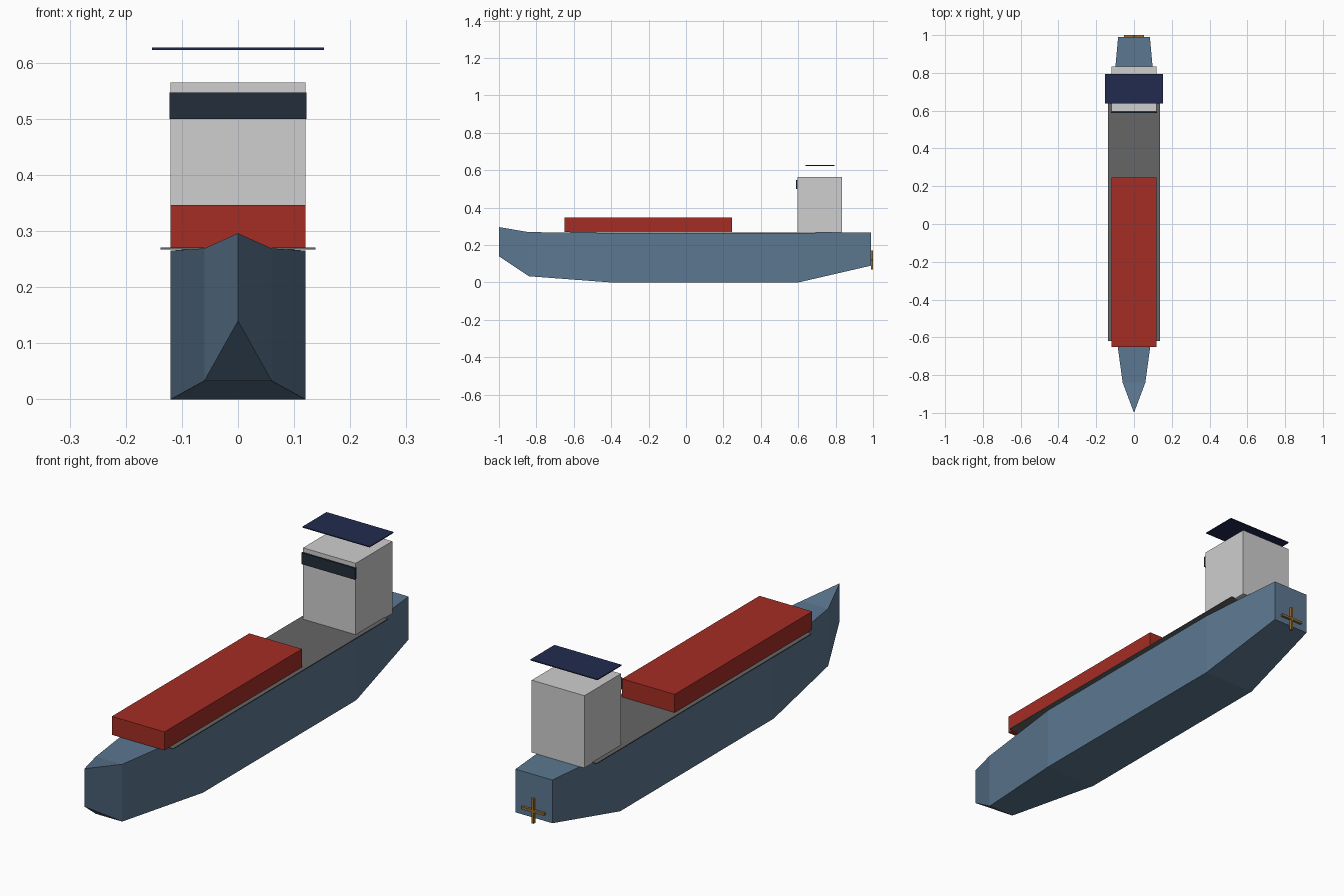
import bpy
import bmesh

cube = bpy.data.objects.get("Cube")
if cube:
    bpy.data.objects.remove(cube, do_unlink=True)


def material(name, rgb):
    mat = bpy.data.materials.new(name)
    mat.use_nodes = True
    mat.diffuse_color = (*rgb, 1)
    mat.node_tree.nodes["Principled BSDF"].inputs["Base Color"].default_value = (*rgb, 1)
    return mat


blue = material("hull blue", (0.107, 0.186, 0.28))
red = material("cargo red", (0.376, 0.026, 0.018))
white = material("tower white", (0.61, 0.62, 0.61))
grey = material("deck grey", (0.133, 0.133, 0.133))
glass = material("dark glass", (0.016, 0.027, 0.043))
navy = material("roof navy", (0.015, 0.024, 0.078))
brass = material("propeller brass", (0.3, 0.16, 0.04))


def add_object(name, bm, mat):
    bmesh.ops.recalc_face_normals(bm, faces=bm.faces)
    mesh = bpy.data.meshes.new(name)
    bm.to_mesh(mesh)
    bm.free()
    mesh.materials.append(mat)
    obj = bpy.data.objects.new(name, mesh)
    bpy.context.collection.objects.link(obj)
    return obj


def box(name, half_width, y_range, z_range, mat):
    """Box centred on x = 0, spanning the given y and z ranges."""
    bm = bmesh.new()
    bmesh.ops.create_cube(bm, size=1)
    size = (2 * half_width, y_range[1] - y_range[0], z_range[1] - z_range[0])
    bmesh.ops.scale(bm, vec=size, verts=bm.verts)
    centre = (0, sum(y_range) / 2, sum(z_range) / 2)
    bmesh.ops.translate(bm, vec=centre, verts=bm.verts)
    return add_object(name, bm, mat)


# Hull: wall-sided sections lofted from the stem to the transom
# (y, half width, keel height, deck height)
sections = [
    (-1.0, 0.0, 0.14, 0.296),
    (-0.84, 0.06, 0.033, 0.269),
    (-0.4, 0.12, 0.0, 0.265),
    (0.6, 0.12, 0.0, 0.265),
    (0.99, 0.084, 0.09, 0.268),
]
bm = bmesh.new()
rings = []
for y, w, low, high in sections:
    corners = [(-w, y, low), (w, y, low), (w, y, high), (-w, y, high)]
    rings.append([bm.verts.new(c) for c in corners])
for a, b in zip(rings, rings[1:]):
    for i in range(4):
        j = (i + 1) % 4
        bm.faces.new((a[i], a[j], b[j], b[i]))
bm.faces.new(rings[-1])
bmesh.ops.remove_doubles(bm, verts=bm.verts, dist=0.0001)
add_object("hull", bm, blue)

# Deck and cargo
box("deck", 0.138, (-0.62, 0.78), (0.267, 0.271), grey)
box("cargo_hold", 0.12, (-0.65, 0.245), (0.27, 0.346), red)

# Bridge tower with window band and floating roof plate
box("bridge_tower", 0.12, (0.595, 0.833), (0.267, 0.565), white)
box("bridge_window", 0.122, (0.588, 0.596), (0.5, 0.547), glass)
box("bridge_roof", 0.153, (0.638, 0.795), (0.623, 0.627), navy)

# Propeller: two crossed blades on the transom
box("propeller_upright_blade", 0.005, (0.988, 1.0), (0.07, 0.172), brass)
box("propeller_cross_blade", 0.052, (0.988, 1.0), (0.116, 0.126), brass)
